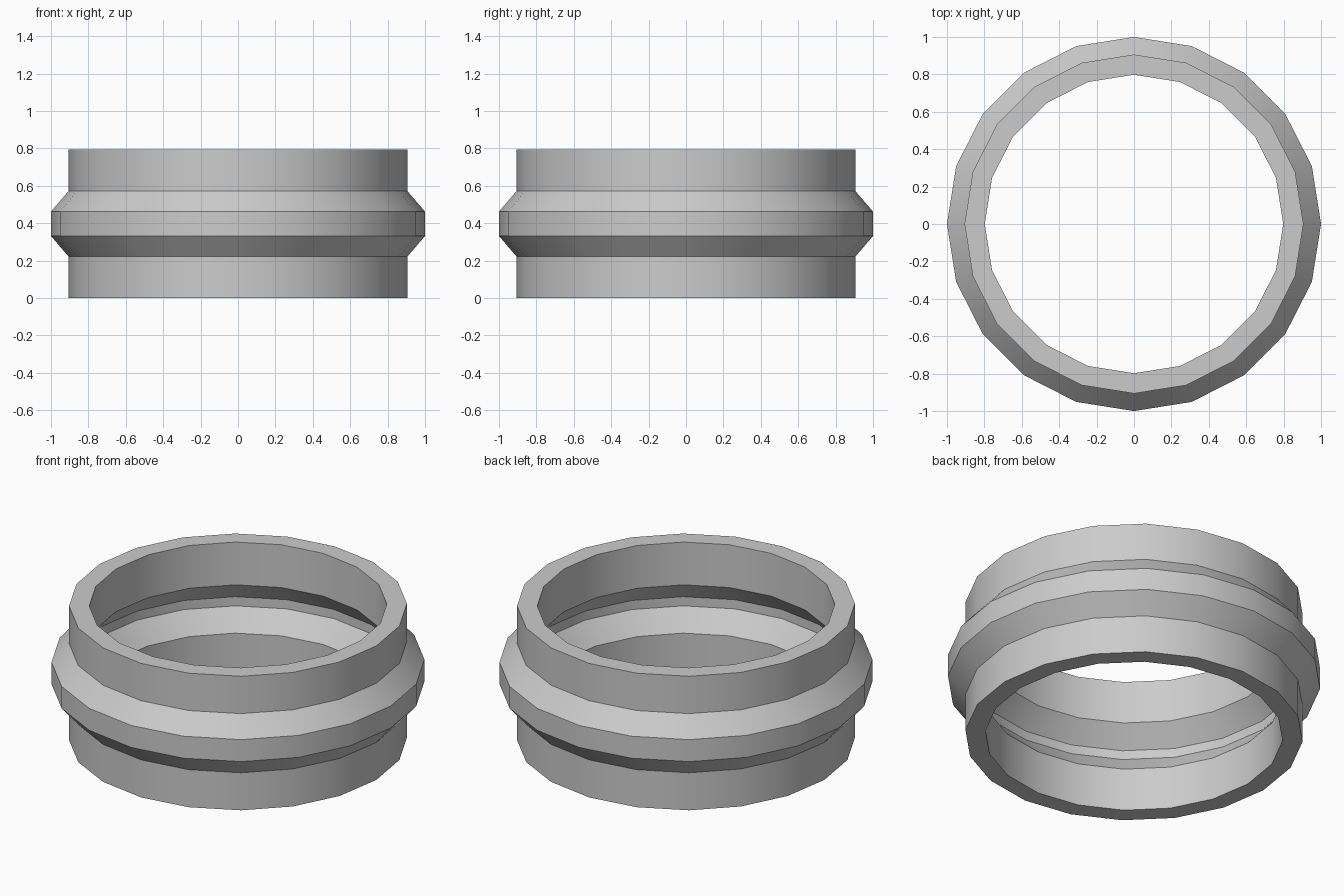
import bpy, bmesh, math

if "Cube" in bpy.data.objects:
    bpy.data.objects.remove(bpy.data.objects["Cube"])

SIDES = 20

# Closed ring cross-section (radius, z): outer ridge up, inner groove down
profile = [
    (0.906, 0.0), (0.906, 0.222), (1.0, 0.332), (1.0, 0.462),
    (0.906, 0.572), (0.906, 0.793),
    (0.798, 0.793), (0.798, 0.54), (0.896, 0.424), (0.896, 0.37),
    (0.798, 0.254), (0.798, 0.0),
]

# Ring body: the cross-section swept around z
bm = bmesh.new()
rings = []
for i in range(SIDES):
    a = 2 * math.pi * i / SIDES
    rings.append([bm.verts.new((r * math.cos(a), r * math.sin(a), z)) for r, z in profile])

n = len(profile)
for i in range(SIDES):
    cur, nxt = rings[i], rings[(i + 1) % SIDES]
    for j in range(n):
        k = (j + 1) % n
        bm.faces.new((cur[j], nxt[j], nxt[k], cur[k]))
bmesh.ops.recalc_face_normals(bm, faces=bm.faces)

mesh = bpy.data.meshes.new("ridged_ring")
bm.to_mesh(mesh)
bm.free()
ring = bpy.data.objects.new("ridged_ring", mesh)
bpy.context.collection.objects.link(ring)

# Smooth around the ring, sharp at the profile corners
bpy.context.view_layer.objects.active = ring
ring.select_set(True)
bpy.ops.object.shade_smooth_by_angle(angle=math.radians(30))
